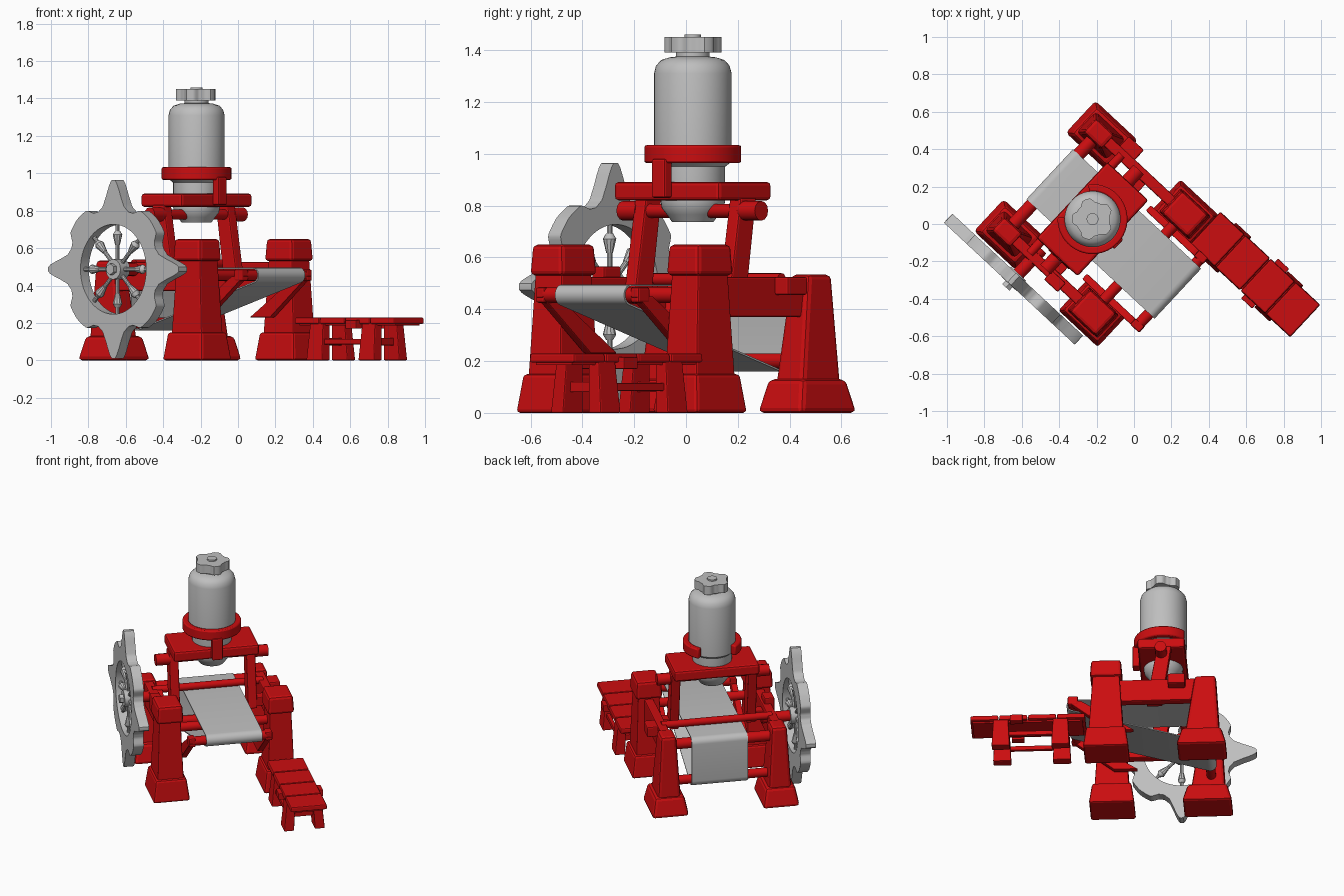
import bpy, bmesh, math
from mathutils import Matrix, Vector

if "Cube" in bpy.data.objects:
    bpy.data.objects.remove(bpy.data.objects["Cube"])

TURN = Matrix.Rotation(math.radians(-43), 4, 'Z')   # whole machine is turned on its stand
MID = -0.135                                        # centre line across the machine (y)
BX = -0.18                                          # tank position along the machine (x)


def material(name, rgb):
    m = bpy.data.materials.new(name)
    m.diffuse_color = (*rgb, 1)
    m.use_nodes = True
    m.node_tree.nodes["Principled BSDF"].inputs["Base Color"].default_value = m.diffuse_color
    return m


RED = material("red", (0.60, 0.004, 0.005))
GREY = material("light_grey", (0.52, 0.52, 0.52))


def finish(name, bm, mat, bevel=0.0, smooth=False):
    bmesh.ops.recalc_face_normals(bm, faces=bm.faces)
    bm.transform(TURN)
    me = bpy.data.meshes.new(name)
    bm.to_mesh(me)
    bm.free()
    me.materials.append(mat)
    ob = bpy.data.objects.new(name, me)
    bpy.context.collection.objects.link(ob)
    if bevel:
        b = ob.modifiers.new("bevel", 'BEVEL')
        b.width, b.segments, b.limit_method = bevel, 2, 'ANGLE'
    if smooth:
        bpy.ops.object.select_all(action='DESELECT')
        ob.select_set(True)
        bpy.context.view_layer.objects.active = ob
        bpy.ops.object.shade_smooth_by_angle(angle=math.radians(35))
    return ob


def block(name, c0, s0, c1, s1, bevel=0.008, mat=RED):
    """Tapered or leaning block between a bottom and a top rectangle."""
    bm = bmesh.new()
    rings = []
    for c, s in ((c0, s0), (c1, s1)):
        rings.append([bm.verts.new((c[0] + i * s[0] / 2, c[1] + j * s[1] / 2, c[2]))
                      for i, j in ((-1, -1), (1, -1), (1, 1), (-1, 1))])
    a, b = rings
    bm.faces.new(a)
    bm.faces.new(b)
    for i in range(4):
        k = (i + 1) % 4
        bm.faces.new((a[i], a[k], b[k], b[i]))
    return finish(name, bm, mat, bevel)


def box(name, x, y, z, bevel=0.008):
    c = ((x[0] + x[1]) / 2, (y[0] + y[1]) / 2)
    s = (x[1] - x[0], y[1] - y[0])
    return block(name, (*c, z[0]), s, (*c, z[1]), s, bevel)


def rod(name, p, q, r, r2=None, mat=RED, n=16):
    p, q = Vector(p), Vector(q)
    bm = bmesh.new()
    bmesh.ops.create_cone(bm, cap_ends=True, segments=n, radius1=r,
                          radius2=r if r2 is None else r2, depth=(q - p).length)
    rot = (q - p).to_track_quat('Z', 'Y').to_matrix().to_4x4()
    bm.transform(Matrix.Translation((p + q) / 2) @ rot)
    return finish(name, bm, mat, smooth=True)


def lathe(name, profile, x, y, mat, n=40):
    bm = bmesh.new()
    vs = [bm.verts.new((r, 0, z)) for r, z in profile]
    es = [bm.edges.new(e) for e in zip(vs, vs[1:])]
    bmesh.ops.spin(bm, geom=vs + es, axis=(0, 0, 1), cent=(0, 0, 0), angle=math.tau, steps=n)
    bmesh.ops.remove_doubles(bm, verts=bm.verts, dist=1e-4)
    bm.transform(Matrix.Translation((x, y, 0)))
    return finish(name, bm, mat, smooth=True)


def band(name, outer, inner, offset, mat, closed=True, bevel=0.0, smooth=False):
    """Solid strip between two matching outlines, extruded by a vector."""
    bm = bmesh.new()
    off = Vector(offset)
    cols = [[bm.verts.new(v) for v in (Vector(o), Vector(i), Vector(i) + off, Vector(o) + off)]
            for o, i in zip(outer, inner)]
    n = len(cols)
    for k in range(n if closed else n - 1):
        a, b = cols[k], cols[(k + 1) % n]
        for j in range(4):
            m = (j + 1) % 4
            bm.faces.new((a[j], a[m], b[m], b[j]))
    if not closed:
        bm.faces.new(cols[0])
        bm.faces.new(cols[-1])
    return finish(name, bm, mat, bevel, smooth)


# Posts, rails, platform legs and roller arms on both sides
for side, tag in ((-1, "near"), (1, "far")):
    y = MID + side * 0.36
    x = 0.163
    block(f"front_foot_{tag}", (x, y, 0), (0.29, 0.24), (x, y, 0.15), (0.25, 0.20), 0.014)
    block(f"front_post_{tag}", (x, y, 0.14), (0.22, 0.17), (x, y, 0.55), (0.17, 0.14))
    block(f"front_cap_{tag}", (x, y, 0.53), (0.205, 0.175), (x, y, 0.65), (0.19, 0.16), 0.018)
    block(f"rear_foot_{tag}", (-0.445, y, 0), (0.32, 0.24), (-0.445, y, 0.13), (0.25, 0.19), 0.02)
    block(f"rear_post_{tag}", (-0.45, y, 0.11), (0.22, 0.15), (-0.467, y, 0.535), (0.135, 0.10), 0.02)
    box(f"side_rail_{tag}", (-0.46, 0.15), (y - 0.03, y + 0.03), (0.37, 0.525))
    lx = MID + side * 0.25
    block(f"platform_leg_{tag}", (-0.135, lx, 0.42), (0.10, 0.06), (-0.20, lx, 0.83), (0.09, 0.06))
    box(f"leg_bracket_{tag}", (-0.17, -0.10), sorted((lx, y)), (0.43, 0.49), 0.005)
    a = MID + side * 0.25
    block(f"roller_arm_{tag}", (0.07, a, 0.23), (0.15, 0.04), (0.375, a, 0.45), (0.09, 0.04), 0.005)
    box(f"roller_holder_{tag}", (0.35, 0.415), (a - 0.022, a + 0.022), (0.425, 0.485))
box("rail_peg_far", (-0.34, -0.23), (0.25, 0.325), (0.455, 0.525))
box("rail_peg_near", (-0.15, -0.05), (-0.545, -0.48), (0.455, 0.565))

# Rollers and cross bars
for name, x, z, r, half in (("front_roller", 0.385, 0.455, 0.03, 0.25),
                            ("rear_roller", -0.47, 0.455, 0.035, 0.34),
                            ("lower_roller", -0.47, 0.20, 0.03, 0.34),
                            ("front_cross_bar", 0.16, 0.455, 0.03, 0.34),
                            ("middle_cross_bar", -0.30, 0.515, 0.024, 0.36),
                            ("platform_beam", BX, 0.78, 0.027, 0.34)):
    rod(name, (x, MID - half, z), (x, MID + half, z), r)
for s in (-1, 1):
    rod("beam_knob", (BX, MID + s * 0.27, 0.78), (BX, MID + s * 0.365, 0.78), 0.038, n=12)

# Belt wrapped round the three rollers
def belt_outline(r):
    pts = []
    for cx, cz, a0, a1 in ((0.385, 0.455, 90, -73), (-0.47, 0.20, -73, -180),
                           (-0.47, 0.455, 180, 90)):
        for k in range(9):
            a = math.radians(a0 + (a1 - a0) * k / 8)
            pts.append((cx + r * math.cos(a), -0.295, cz + r * math.sin(a)))
    return pts


band("belt", belt_outline(0.041), belt_outline(0.034), (0, 0.365, 0), GREY, smooth=True)

# Platform and tank clamp
box("platform", (BX - 0.15, BX + 0.15), (MID - 0.275, MID + 0.28), (0.82, 0.892), 0.014)
TY = MID + 0.003
arc = [math.radians(-140 + 280 * k / 36) for k in range(37)]
band("tank_clamp", [(BX + 0.187 * math.cos(a), TY + 0.187 * math.sin(a), 0.965) for a in arc],
     [(BX + 0.148 * math.cos(a), TY + 0.148 * math.sin(a), 0.965) for a in arc],
     (0, 0, 0.068), RED, closed=False, bevel=0.008, smooth=True)
box("clamp_bracket", (-0.03, 0.015), (MID - 0.035, MID + 0.035), (0.83, 0.98))

# Tank with lobed cap
lathe("tank", [(0, 0.737), (0.08, 0.737), (0.10, 0.765), (0.12, 0.79), (0.125, 0.82),
               (0.125, 0.95), (0.15, 0.97), (0.15, 1.31), (0.142, 1.34), (0.122, 1.362),
               (0.09, 1.372), (0.065, 1.375), (0.065, 1.40), (0, 1.40)], BX, TY, GREY)
bm = bmesh.new()
ring = []
for k in range(80):
    a = math.tau * k / 80
    r = 0.101 + 0.010 * max(-1, min(1, 1.6 * math.cos(5 * (a - math.radians(78)))))
    ring.append(bm.verts.new((BX + r * math.cos(a), TY + r * math.sin(a), 1.39)))
top = bmesh.ops.extrude_face_region(bm, geom=[bm.faces.new(ring)])
bmesh.ops.translate(bm, vec=(0, 0, 0.06), verts=[v for v in top["geom"] if isinstance(v, bmesh.types.BMVert)])
finish("tank_cap", bm, GREY, smooth=True)
rod("cap_button", (BX, TY, 1.44), (BX, TY, 1.46), 0.032, mat=GREY)

# Spiked hand wheel
WX, WY, WZ = -0.27, -0.655, 0.487
KEYS = ((0, .478), (2, .476), (8, .39), (13, .343), (20, .325), (26, .332), (32, .37), (45, .375))


def rim_radius(deg):
    d = deg % 90
    d = min(d, 90 - d)
    for (a, r), (b, s) in zip(KEYS, KEYS[1:]):
        if d <= b:
            return r + (s - r) * (d - a) / (b - a)


def on_wheel(r, deg, y):
    a = math.radians(deg)
    return (WX + r * math.cos(a), y, WZ + r * math.sin(a))


degs = [k * 1.5 for k in range(240)]
band("wheel_rim", [on_wheel(rim_radius(d), d, WY - 0.033) for d in degs],
     [on_wheel(0.24, d, WY - 0.033) for d in degs], (0, 0.066, 0), GREY, smooth=True)
for k in range(8):
    d = k * 45
    rod("spoke", on_wheel(0.03, d, WY), on_wheel(0.25, d, WY), 0.011, mat=GREY, n=10)
    rod("spoke_grip", on_wheel(0.13, d, WY), on_wheel(0.185, d, WY), 0.013, 0.026, GREY, 10)
    rod("spoke_grip_end", on_wheel(0.185, d, WY), on_wheel(0.205, d, WY), 0.026, 0.014, GREY, 10)
rod("wheel_hub", (WX, WY - 0.035, WZ), (WX, WY + 0.04, WZ), 0.055, mat=GREY, n=12)
rod("hub_nut", (WX, WY - 0.06, WZ), (WX, WY - 0.03, WZ), 0.03, mat=GREY, n=6)
rod("wheel_axle", (WX, WY + 0.03, WZ), (WX, MID - 0.3, WZ), 0.035)

# Bench with four planks
for k in range(4):
    x = 0.29 + k * 0.184
    block("bench_plank", (x + 0.092, 0.245, 0.195), (0.18, 0.238),
          (x + 0.092, 0.245, 0.23), (0.176, 0.232), 0.008)
box("bench_frame", (0.31, 1.01), (0.15, 0.34), (0.185, 0.205), 0)
for x in (0.45, 0.83):
    for s in (-1, 1):
        block("bench_leg", (x, 0.245 + s * 0.10, 0), (0.115, 0.065),
              (x, 0.245 + s * 0.085, 0.2), (0.095, 0.055), 0.006)
    box("bench_cross_bar", (x - 0.02, x + 0.02), (0.15, 0.34), (0.08, 0.12), 0.004)
for y, s in ((0.15, -1), (0.34, 1)):
    box("bench_stretcher", (0.45, 0.83), (y - 0.012, y + 0.012), (0.085, 0.115), 0.004)
    box("bench_side_peg", (0.69, 0.77), sorted((y, y + s * 0.05)), (0.17, 0.215), 0.004)
